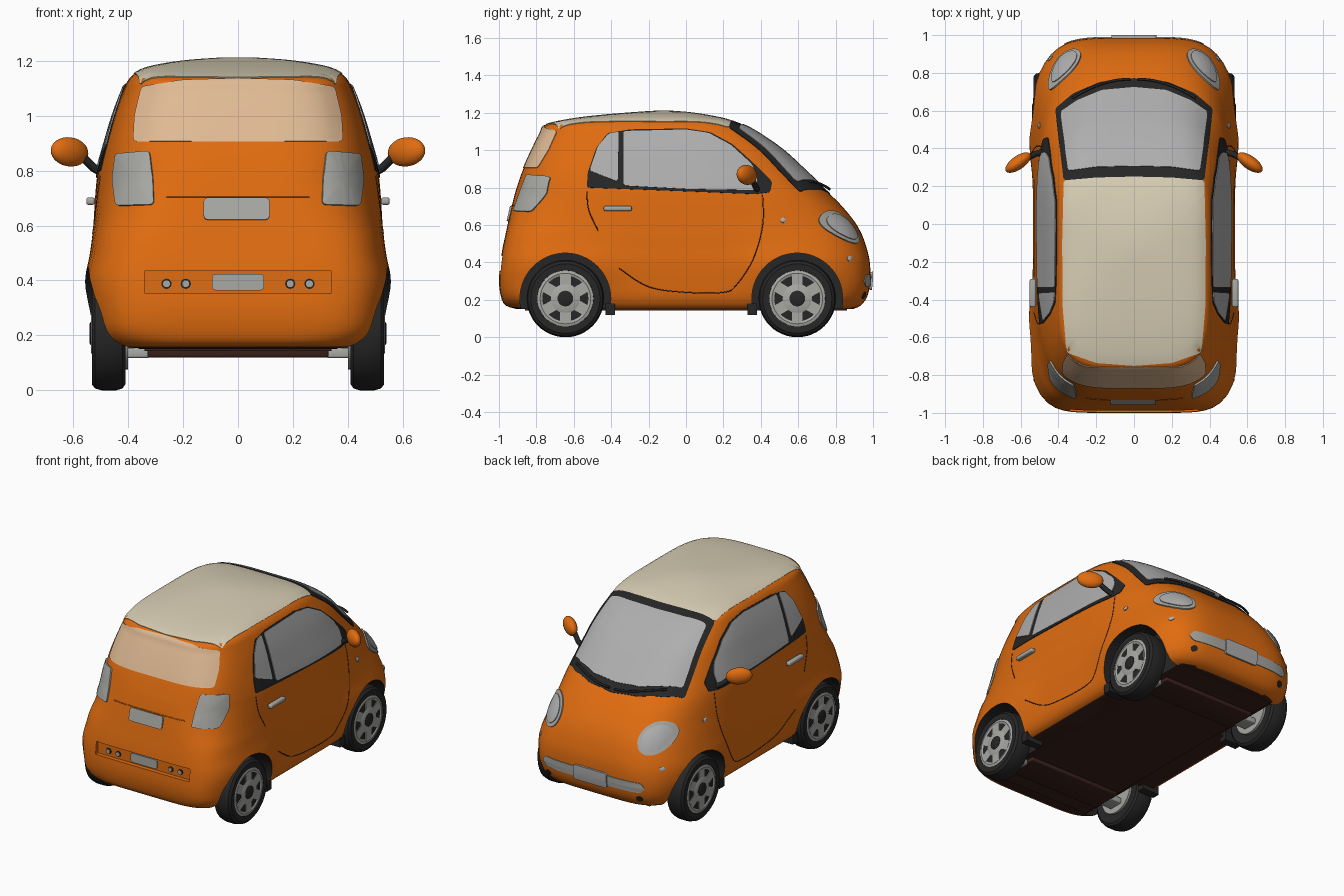
import bpy, bmesh, math
from mathutils import Vector, Matrix
from mathutils.bvhtree import BVHTree

if "Cube" in bpy.data.objects:
    bpy.data.objects.remove(bpy.data.objects["Cube"])


def material(name, r, g, b):
    lin = [((c / 255 + 0.055) / 1.055) ** 2.4 for c in (r, g, b)]
    m = bpy.data.materials.new(name)
    m.diffuse_color = (*lin, 1)
    m.use_nodes = True
    m.node_tree.nodes["Principled BSDF"].inputs["Base Color"].default_value = m.diffuse_color
    return m


ORANGE = material("orange paint", 224, 108, 16)
CREAM = material("cream roof", 216, 206, 180)
TAN = material("tan rear glass", 224, 186, 148)
GLASS = material("grey glass", 174, 174, 174)
BLACK = material("black trim", 38, 38, 38)
SILVER = material("silver", 168, 168, 164)
BROWN = material("dark underbody", 58, 32, 26)
WHEELS_Y = (-0.645, 0.595)
WHEEL_Z, ARCH_R = 0.207, 0.243


def finish(name, bm, *mats, angle=35):
    me = bpy.data.meshes.new(name)
    bm.to_mesh(me)
    bm.free()
    for m in mats:
        me.materials.append(m)
    me.shade_smooth()
    me.set_sharp_from_angle(angle=math.radians(angle))
    ob = bpy.data.objects.new(name, me)
    bpy.context.collection.objects.link(ob)
    return ob


def spline(pts, n):
    """Smooth open curve through points of any dimension."""
    p = [pts[0]] + list(pts) + [pts[-1]]
    out = []
    for i in range(1, len(p) - 2):
        for k in range(n):
            t = k / n
            out.append([0.5 * (2 * b + (c - a) * t + (2 * a - 5 * b + 4 * c - d) * t * t
                        + (3 * b - a - 3 * c + d) * t ** 3)
                        for a, b, c, d in zip(p[i - 1], p[i], p[i + 1], p[i + 2])])
    return out + [list(pts[-1])]


def box(name, lo, hi, mat, bevel=0.0):
    bm = bmesh.new()
    size = [b - a for a, b in zip(lo, hi)]
    mid = [(a + b) / 2 for a, b in zip(lo, hi)]
    bmesh.ops.create_cube(bm, size=1, matrix=Matrix.Translation(mid) @ Matrix.Diagonal((*size, 1)))
    if bevel:
        bmesh.ops.bevel(bm, geom=bm.edges[:], offset=bevel, segments=3, affect='EDGES', profile=0.5)
    return finish(name, bm, mat)


def lathe(name, profile, side, y, mat, seg=48):
    """Revolve (radius, x) points about the wheel axle."""
    bm = bmesh.new()
    rings = [[bm.verts.new((side * x, y + r * math.cos(2 * math.pi * i / seg),
                            WHEEL_Z + r * math.sin(2 * math.pi * i / seg)))
              for i in range(seg)] for r, x in profile]
    for a, b in zip(rings, rings[1:]):
        for i in range(seg):
            bm.faces.new((a[i], a[(i + 1) % seg], b[(i + 1) % seg], b[i]))
    bm.faces.new(rings[0])
    bm.faces.new(rings[-1])
    bmesh.ops.recalc_face_normals(bm, faces=bm.faces[:])
    return finish(name, bm, mat)


# Body shell: plan outlines stacked by height
# z, rear y, nose y, half width, rear squareness, nose squareness
LEVELS = [
    (0.15, -0.90, 0.89, 0.47, 6, 5), (0.17, -0.965, 0.935, 0.50, 6, 5),
    (0.22, -0.99, 0.97, 0.522, 7, 5), (0.30, -1.0, 0.985, 0.53, 7, 5),
    (0.40, -0.992, 0.983, 0.535, 7, 4.6), (0.48, -0.98, 0.965, 0.532, 6.5, 4.2),
    (0.55, -0.965, 0.94, 0.53, 6, 3.8), (0.62, -0.95, 0.90, 0.525, 5, 3.5),
    (0.70, -0.932, 0.835, 0.52, 4.3, 3.4), (0.76, -0.917, 0.775, 0.515, 4, 3.4),
    (0.81, -0.902, 0.72, 0.507, 4, 3.4), (0.90, -0.87, 0.625, 0.482, 4.2, 3.6),
    (1.00, -0.825, 0.515, 0.452, 4.2, 4), (1.09, -0.78, 0.385, 0.418, 4.2, 4.5),
    (1.135, -0.752, 0.30, 0.395, 4.2, 5), (1.165, -0.62, 0.215, 0.355, 4, 4.5),
    (1.185, -0.46, 0.12, 0.28, 3.2, 3.2), (1.20, -0.28, 0.02, 0.17, 2.5, 2.5),
    (1.208, -0.16, -0.08, 0.05, 2, 2)]
SEG = 112
bm = bmesh.new()
rings = []
for z, yr, yf, w, nr, nf in spline(LEVELS, 3):
    yc, hl, ring = (yr + yf) / 2, (yf - yr) / 2, []
    for i in range(SEG):
        a = 2 * math.pi * i / SEG
        c, s = math.cos(a), math.sin(a)
        n = nf if s > 0 else nr
        r = (abs(c) ** n + abs(s) ** n) ** (-1 / n)
        x, y = w * r * c, yc + hl * r * s
        flare = sum(math.exp(-((y - wy) / 0.3) ** 4) for wy in WHEELS_Y)
        x *= 1 + 0.045 * flare * math.exp(-((z - 0.38) / 0.12) ** 2)
        ring.append(bm.verts.new((x, y, z)))
    rings.append(ring)
for a, b in zip(rings, rings[1:]):
    for i in range(SEG):
        bm.faces.new((a[i], a[(i + 1) % SEG], b[(i + 1) % SEG], b[i]))
bm.faces.new(rings[0])
bm.faces.new(rings[-1])
bmesh.ops.recalc_face_normals(bm, faces=bm.faces[:])
body = finish("body_shell", bm, ORANGE, BLACK, BROWN)

# Cut the wheel arches and the rear bumper slot
cutters = [box("slot_cutter", (-0.34, -1.2, 0.355), (0.34, -0.968, 0.435), BLACK)]
for y in WHEELS_Y:
    for side in (-1, 1):
        cutters.append(lathe("arch_cutter", [(ARCH_R, 0.36), (ARCH_R, 0.8)], side, y, BLACK, 64))
for c in cutters:
    mod = body.modifiers.new("cut", 'BOOLEAN')
    mod.operation, mod.solver, mod.object = 'DIFFERENCE', 'EXACT', c
    bpy.context.view_layer.objects.active = body
    bpy.ops.object.modifier_apply(modifier=mod.name)
    bpy.data.objects.remove(c)
for p in body.data.polygons:
    c, p.material_index = p.center, 0
    in_arch = any(math.hypot(c.y - y, c.z - WHEEL_Z) < ARCH_R + 0.004 for y in WHEELS_Y)
    if p.normal.z < -0.95 and c.z < 0.16:
        p.material_index = 2
    elif in_arch and (abs(p.normal.x) < 0.05 or abs(c.x) < 0.37):
        p.material_index = 1
body.data.set_sharp_from_angle(angle=math.radians(35))
bm = bmesh.new()
bm.from_mesh(body.data)
tree = BVHTree.FromBMesh(bm)
bm.free()

VIEWS = {'right': lambda a, b: ((3, a, b), (-1, 0, 0)), 'left': lambda a, b: ((-3, a, b), (1, 0, 0)),
         'top': lambda a, b: ((a, b, 3), (0, 0, -1)), 'nose': lambda a, b: ((a, 3, b), (0, -1, 0)),
         'tail': lambda a, b: ((a, -3, b), (0, 1, 0))}


def project(view, a, b, off):
    o, d = (Vector(v) for v in VIEWS[view](a, b))
    loc, nor, *_ = tree.ray_cast(o, d)
    if loc is None:
        loc, nor, *_ = tree.find_nearest(o + d * 2.6)
    return loc + nor * off


def plate(name, view, pts, mat, off=0.004, dome=0.0):
    """Thin panel with a 2D outline laid on the body surface."""
    line = []
    for p, q in zip(pts, pts[1:] + pts[:1]):
        n = max(1, math.ceil(math.dist(p, q) / 0.04))
        line += [(p[0] + (q[0] - p[0]) * k / n, p[1] + (q[1] - p[1]) * k / n) for k in range(n)]
    for _ in range(2):
        line = [(p[0] * (1 - t) + q[0] * t, p[1] * (1 - t) + q[1] * t)
                for p, q in zip(line, line[1:] + line[:1]) for t in (0.25, 0.75)]
    cx, cy = ((min(v) + max(v)) / 2 for v in zip(*pts))
    size = max(math.dist(p, (cx, cy)) for p in pts)
    n = max(3, math.ceil(size / 0.04))
    steps = [(1, -0.003)] + [(k / n, off + dome * (1 - (k / n) ** 2)) for k in range(n, 0, -1)]
    bm = bmesh.new()
    rs = [[bm.verts.new(project(view, cx + (a - cx) * s, cy + (b - cy) * s, o)) for a, b in line]
          for s, o in steps]
    m = len(line)
    for a, b in zip(rs, rs[1:]):
        for i in range(m):
            bm.faces.new((a[i], a[(i + 1) % m], b[(i + 1) % m], b[i]))
    mid = bm.verts.new(project(view, cx, cy, off + dome))
    for i in range(m):
        bm.faces.new((rs[-1][i], rs[-1][(i + 1) % m], mid))
    bm.normal_update()
    d = Vector(VIEWS[view](0, 0)[1])
    if sum(f.normal.dot(d) * f.calc_area() for f in bm.faces) > 0:
        bmesh.ops.reverse_faces(bm, faces=bm.faces[:])
    return finish(name, bm, mat)


def tube(name, pts, r, mat):
    cu = bpy.data.curves.new(name, 'CURVE')
    cu.dimensions, cu.bevel_depth, cu.bevel_resolution, cu.use_fill_caps = '3D', r, 2, True
    sp = cu.splines.new('POLY')
    sp.points.add(len(pts) - 1)
    for p, v in zip(sp.points, pts):
        p.co = (*v, 1)
    cu.materials.append(mat)
    ob = bpy.data.objects.new(name, cu)
    bpy.context.collection.objects.link(ob)


def mirrored(half):
    """Outline symmetric in x from its right half."""
    return half + [(-x, y) for x, y in reversed(half) if x]


def rect(x0, x1, z0, z1):
    return [(x0, z0), (x1, z0), (x1, z1), (x0, z1)]


def oval(cx, cy, rx, ry, n=24):
    return [(cx + rx * math.cos(2 * math.pi * i / n), cy + ry * math.sin(2 * math.pi * i / n)) for i in range(n)]


# Roof panel, windscreen and rear window
plate("roof_panel", 'top', mirrored([(0, 0.25), (0.2, 0.245), (0.37, 0.23), (0.378, -0.1), (0.375, -0.45),
                                     (0.355, -0.68), (0.2, -0.735), (0, -0.75)]), CREAM)
plate("windscreen_frame", 'top', mirrored([(0, 0.25), (0.2, 0.245), (0.37, 0.23), (0.415, 0.61),
                                           (0.32, 0.69), (0.18, 0.75), (0, 0.77)]), BLACK)
plate("windscreen_glass", 'top', mirrored([(0, 0.305), (0.2, 0.30), (0.345, 0.28), (0.387, 0.59),
                                           (0.3, 0.65), (0.17, 0.705), (0, 0.72)]), GLASS, 0.008)
plate("rear_window", 'tail', mirrored([(0, 0.905), (0.38, 0.905), (0.375, 1.0), (0.35, 1.105),
                                       (0.2, 1.128), (0, 1.134)]), TAN)

# Rear bumper details and number plates
plate("rear_number_plate", 'tail', rect(-0.125, 0.115, 0.62, 0.70), SILVER, 0.009)
plate("rear_bumper_plate", 'tail', rect(-0.095, 0.095, 0.364, 0.424), SILVER, 0.009)
tube("tailgate_crease", [project('tail', x / 20 * 0.26, 0.705, 0) for x in range(-20, 21)], 0.003, ORANGE)
for x in (-0.26, -0.19, 0.19, 0.26):
    plate("bumper_lamp_rim", 'tail', oval(x, 0.388, 0.019, 0.019, 12), BLACK, 0.004)
    plate("bumper_lamp", 'tail', oval(x, 0.388, 0.013, 0.013, 12), SILVER, 0.008)

# Nose details
plate("front_grille", 'nose', [(-0.37, 0.30), (-0.34, 0.27), (0.34, 0.27), (0.37, 0.30),
                               (0.34, 0.335), (-0.34, 0.335)], SILVER, 0.005)
plate("front_number_plate", 'nose', rect(-0.12, 0.12, 0.255, 0.35), GLASS, 0.014)

for side, view in ((1, 'right'), (-1, 'left')):
    # Side windows
    plate("side_window_frame", view, [(-0.53, 0.80), (-0.525, 0.88), (-0.48, 1.01), (-0.42, 1.09), (-0.3, 1.11),
          (0, 1.115), (0.13, 1.095), (0.25, 1.03), (0.36, 0.93), (0.46, 0.83), (0.45, 0.775), (0.37, 0.765),
          (0, 0.78)], BLACK)
    plate("door_glass", view, [(-0.335, 0.81), (-0.335, 1.10), (0, 1.108), (0.12, 1.09), (0.24, 1.025),
          (0.35, 0.925), (0.38, 0.86), (0.375, 0.785), (0, 0.792)], GLASS, 0.008)
    plate("quarter_glass", view, [(-0.515, 0.89), (-0.47, 1.02), (-0.415, 1.085), (-0.36, 1.10), (-0.365, 0.83)],
          GLASS, 0.008)
    # Door seams
    for pts in ([(-0.53, 0.78), (-0.52, 0.68), (-0.47, 0.57)],
                [(0.41, 0.76), (0.41, 0.6), (0.36, 0.42), (0.27, 0.28), (0.2, 0.24), (0, 0.24), (-0.2, 0.27),
                 (-0.36, 0.37)]):
        tube("door_seam", [project(view, a, b, -0.001) for a, b in spline(pts, 8)], 0.003, BROWN)
    # Door handle and marker lamps
    box("door_handle", sorted((side * 0.52, side * 0.552))[:1] + [-0.44, 0.675],
        sorted((side * 0.52, side * 0.552))[1:] + [-0.29, 0.702], SILVER, 0.009)
    plate("side_marker", view, oval(0.52, 0.625, 0.016, 0.014, 12), GLASS, 0.006, 0.006)
    plate("corner_marker", view, oval(0.875, 0.42, 0.014, 0.014, 12), GLASS, 0.004, 0.004)
    # Lamps
    plate("tail_lamp", 'tail', [(side * x, z) for x, z in
          [(0.305, 0.675), (0.44, 0.67), (0.452, 0.77), (0.44, 0.86), (0.32, 0.87), (0.308, 0.77)]],
          SILVER, 0.009, 0.006)
    plate("headlamp_rim", 'nose', oval(side * 0.365, 0.587, 0.085, 0.088), SILVER, 0.008)
    plate("headlamp_lens", 'nose', oval(side * 0.365, 0.587, 0.066, 0.068), GLASS, 0.013, 0.006)
    plate("fog_lamp", 'nose', oval(side * 0.33, 0.225, 0.02, 0.018, 12), BLACK, 0.005)
    # Wiper
    tube("wiper", [project('top', side * 0.02 + 0.3 * t / 10 * side, 0.755 - 0.1 * (t / 10) ** 2, 0.018)
                   for t in range(11)], 0.007, BLACK)
    # Door mirror
    tube("mirror_stalk", [(side * 0.49, 0.38, 0.79), (side * 0.525, 0.37, 0.81), (side * 0.575, 0.345, 0.86)],
         0.016, BLACK)
    bm = bmesh.new()
    turn = Matrix.Rotation(side * math.radians(-35), 4, 'Z') @ Matrix.Rotation(side * math.radians(-6), 4, 'Y')
    bmesh.ops.create_uvsphere(bm, u_segments=24, v_segments=14, radius=1,
                              matrix=Matrix.Translation((side * 0.613, 0.325, 0.868)) @ turn
                              @ Matrix.Diagonal((0.08, 0.036, 0.053, 1)))
    finish("door_mirror", bm, ORANGE)

    # Wheels
    for y in WHEELS_Y:
        lathe("tyre", [(0.14, 0.415), (0.185, 0.41), (0.2, 0.42), (0.207, 0.445), (0.207, 0.495), (0.2, 0.52),
                       (0.185, 0.532), (0.15, 0.53), (0.143, 0.50)], side, y, BLACK)
        lathe("rim_ring", [(0.118, 0.49), (0.118, 0.525), (0.135, 0.532), (0.15, 0.528), (0.15, 0.49)],
              side, y, SILVER).data.polygons.update()
        lathe("rim_back", [(0.13, 0.40), (0.13, 0.418)], side, y, SILVER)
        lathe("rim_recess", [(0.12, 0.515), (0.125, 0.527)], side, y, BLACK)
        lathe("wheel_hub", [(0.078, 0.50), (0.078, 0.53), (0.07, 0.534)], side, y, SILVER)
        lathe("hub_cap", [(0.042, 0.52), (0.042, 0.536), (0.035, 0.54)], side, y, BLACK, 24)
        for k in range(6):
            bm = bmesh.new()
            spin = Matrix.Rotation(k * math.pi / 3, 4, 'X')
            bmesh.ops.create_cube(bm, size=1, matrix=Matrix.Translation((side * 0.518, y, WHEEL_Z)) @ spin
                                  @ Matrix.Translation((0, 0, 0.095)) @ Matrix.Diagonal((0.026, 0.058, 0.07, 1)))
            finish("wheel_spoke", bm, SILVER)
        box("suspension_arm", (min(side * 0.32, side * 0.42), y - 0.05, 0.118),
            (max(side * 0.32, side * 0.42), y + 0.05, 0.155), SILVER, 0.008)

# Underbody
box("floor_pan", (-0.34, -0.86, 0.143), (0.34, 0.86, 0.17), BROWN)
for y in WHEELS_Y:
    box("subframe", (-0.33, y - 0.1, 0.12), (0.33, y + 0.1, 0.17), BROWN, 0.008)
    for side in (-1, 1):
        flap_y = y - math.copysign(0.24, y)
        box("mud_flap", (side * 0.45 - 0.06, flap_y - 0.025, 0.12), (side * 0.45 + 0.06, flap_y + 0.025, 0.18), BLACK)
